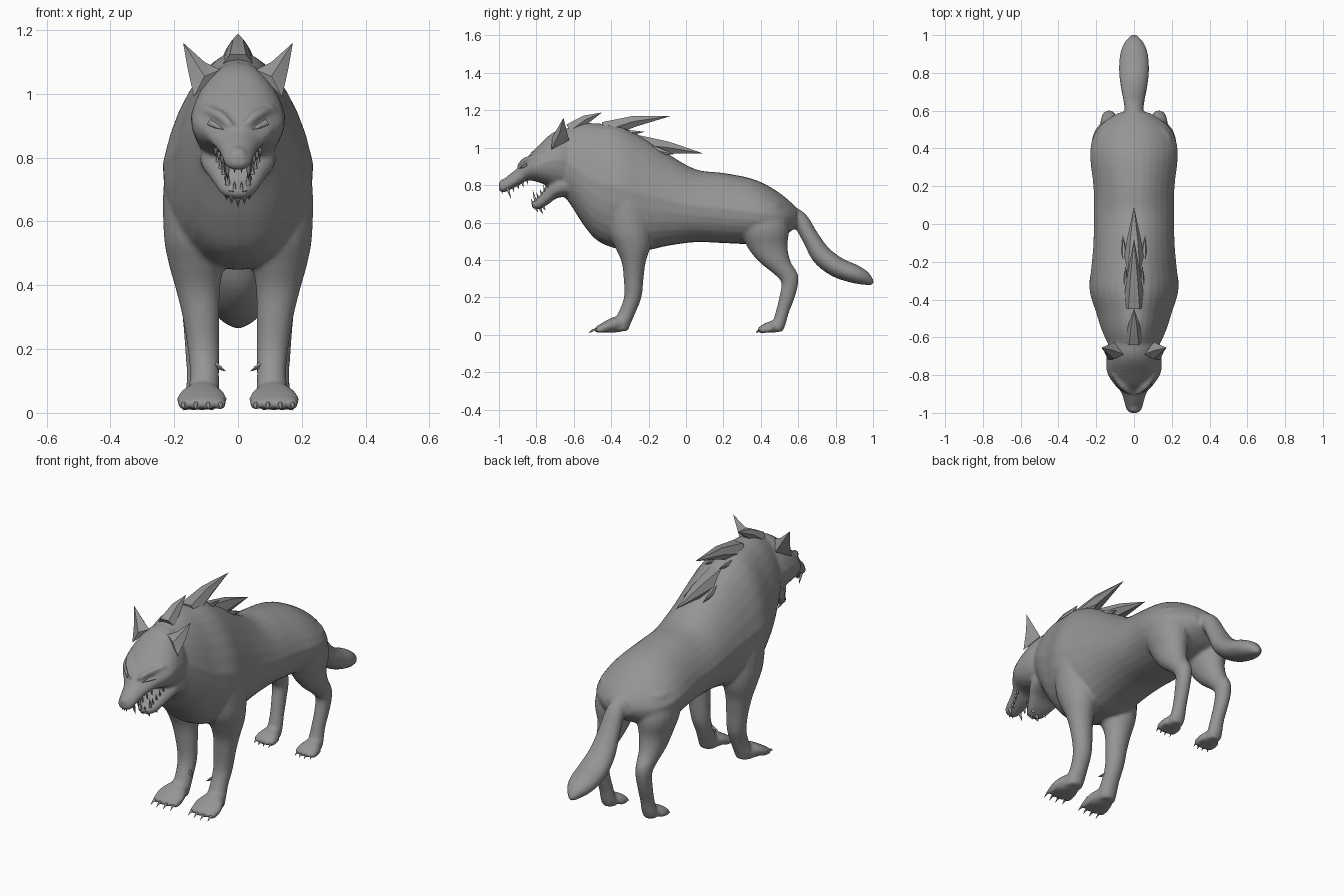
import bpy, bmesh, math
from mathutils import Vector

fur = bpy.data.materials.new("grey_fur")
fur.diffuse_color = (0.3, 0.3, 0.3, 1)
UP = math.pi / 2


def smooth_path(rings, n):
    """Catmull-Rom interpolation of ring tuples."""
    out = []
    for i in range(len(rings) - 1):
        p = [rings[max(0, min(len(rings) - 1, i + k))] for k in (-1, 0, 1, 2)]
        for s in range(n):
            t = s / n
            out.append(tuple(0.5 * (2 * b + (c - a) * t + (2 * a - 5 * b + 4 * c - d) * t * t
                             + (3 * b - a - 3 * c + d) * t ** 3) for a, b, c, d in zip(*p)))
    return out + [rings[-1]]


def loft(bm, rings, side=1, sides=20, power=2.0, taper=0.0, sub=4):
    """Rings are (x, y, z, half width, half depth, pitch); taper narrows the upper half."""
    loops = []
    for x, y, z, rx, rv, a in smooth_path(rings, sub):
        loop = []
        for i in range(sides):
            c, s = math.cos(2 * math.pi * i / sides), math.sin(2 * math.pi * i / sides)
            u = math.copysign(abs(c) ** (2 / power), c) * rx
            v = math.copysign(abs(s) ** (2 / power), s)
            u *= 1 - taper * max(0, v)
            loop.append(bm.verts.new((side * (x + u), y + v * rv * math.cos(a), z + v * rv * math.sin(a))))
        loops.append(loop)
    for a, b in zip(loops, loops[1:]):
        for i in range(sides):
            j = (i + 1) % sides
            bm.faces.new((a[i], a[j], b[j], b[i]))
    bm.faces.new(loops[0])
    bm.faces.new(loops[-1])


def spike(bm, base, tip, rx, rv, sides=6, bend=(0, 0, 0)):
    """Pointed horn with an elliptical base and an optional bend at mid length."""
    base, tip = Vector(base), Vector(tip)
    d = (tip - base).normalized()
    w = Vector((1, 0, 0)) if abs(d.x) < 0.8 else Vector((0, 1, 0))
    w = (w - d * w.dot(d)).normalized()
    h = d.cross(w)
    loops = []
    for t, k in ((0, 1), (0.5, 0.62)):
        c = base.lerp(tip, t) + (Vector(bend) if t else Vector())
        loops.append([bm.verts.new(c + w * rx * k * math.cos(2 * math.pi * i / sides)
                                   + h * rv * k * math.sin(2 * math.pi * i / sides)) for i in range(sides)])
    end = bm.verts.new(tip)
    bm.faces.new(loops[0])
    for i in range(sides):
        j = (i + 1) % sides
        bm.faces.new((loops[0][i], loops[0][j], loops[1][j], loops[1][i]))
        bm.faces.new((loops[1][i], loops[1][j], end))


def finish(name, bm, angle=60):
    bmesh.ops.recalc_face_normals(bm, faces=bm.faces)
    me = bpy.data.meshes.new(name)
    bm.to_mesh(me)
    bm.free()
    me.materials.append(fur)
    ob = bpy.data.objects.new(name, me)
    bpy.context.collection.objects.link(ob)
    bpy.context.view_layer.objects.active = ob
    ob.select_set(True)
    bpy.ops.object.shade_smooth_by_angle(angle=math.radians(angle))
    ob.select_set(False)
    return ob


def upright(rows):
    """(y, top, bottom, half width) rows to vertical rings."""
    return [(0, y, (t + b) / 2, w, (t - b) / 2, UP) for y, t, b, w in rows]


bm = bmesh.new()
# torso and neck
loft(bm, upright([
    (-.70, 1.08, .80, .10), (-.62, 1.11, .70, .145), (-.55, 1.13, .59, .175), (-.47, 1.13, .50, .20),
    (-.35, 1.115, .455, .235), (-.22, 1.05, .45, .225), (-.10, .97, .475, .215), (.05, .885, .495, .213),
    (.20, .865, .49, .215), (.35, .835, .485, .232), (.45, .79, .50, .22), (.53, .735, .53, .17),
    (.59, .68, .58, .08)]), sides=28, power=2.3, taper=.28)
# skull and muzzle
loft(bm, upright([
    (-.58, 1.08, .78, .11), (-.65, 1.10, .77, .14), (-.72, 1.075, .79, .148), (-.79, 1.01, .815, .142),
    (-.845, .955, .825, .108), (-.89, .90, .80, .07), (-.94, .86, .775, .053), (-.98, .825, .76, .042),
    (-1.0, .80, .775, .022)]), sides=24, power=2.3, taper=.25)
# lower jaw
loft(bm, upright([(-.62, .86, .74, .12), (-.69, .85, .73, .115), (-.74, .80, .695, .085),
                  (-.79, .735, .67, .055), (-.825, .71, .68, .03)]), power=2.4)
# tail
tail = [(.55, .645, .04, .05), (.61, .61, .05, .046), (.665, .52, .058, .046), (.725, .425, .07, .055),
        (.81, .36, .08, .055), (.90, .325, .074, .05), (.96, .30, .05, .036), (1.0, .272, .012, .012)]
rings = []
for i, (y, z, rx, rv) in enumerate(tail):
    p, q = tail[max(0, i - 1)], tail[min(len(tail) - 1, i + 1)]
    rings.append((0, y, z, rx, rv, math.atan2(q[1] - p[1], q[0] - p[0]) + UP))
loft(bm, rings)
for s in (1, -1):
    # front legs
    loft(bm, [(.12, -.31, .84, .085, .10, 0), (.125, -.31, .72, .108, .12, 0), (.125, -.30, .56, .108, .12, 0),
              (.13, -.285, .47, .088, .095, 0), (.126, -.28, .39, .07, .065, 0), (.116, -.28, .30, .058, .053, 0),
              (.108, -.285, .20, .05, .047, 0), (.105, -.315, .12, .046, .046, 0),
              (.108, -.345, .06, .05, .05, 0), (.11, -.355, .02, .045, .045, 0)], s)
    # hind legs
    loft(bm, [(.11, .42, .70, .09, .10, 0), (.125, .42, .57, .10, .13, 0), (.125, .435, .47, .078, .108, 0),
              (.13, .475, .39, .06, .085, 0), (.132, .53, .33, .046, .066, 0), (.132, .555, .28, .04, .046, 0),
              (.13, .54, .20, .036, .042, 0), (.125, .515, .12, .036, .036, 0),
              (.125, .495, .05, .04, .036, 0), (.125, .485, .018, .036, .03, 0)], s)
    # paws
    loft(bm, [(.11, -.31, .055, .03, .03, UP), (.112, -.37, .055, .06, .043, UP), (.113, -.42, .045, .078, .034, UP),
              (.113, -.46, .034, .072, .022, UP), (.113, -.485, .028, .055, .012, UP)], s)
    loft(bm, [(.125, .52, .04, .025, .022, UP), (.125, .47, .043, .046, .032, UP), (.125, .43, .038, .056, .027, UP),
              (.125, .40, .03, .05, .018, UP), (.125, .385, .025, .035, .01, UP)], s)
    # toes
    for k in (-1.5, -.5, .5, 1.5):
        for x, y, z, step in ((.113, -.475, .026, .038), (.125, .40, .024, .028)):
            cy = y + .008 * abs(k)
            loft(bm, [(x + k * step, cy + .05, z + .008, .016, .016, UP), (x + k * step, cy, z + .002, .02, .02, UP),
                      (x + k * step, cy - .018, z, .01, .01, UP)], s, sides=8, sub=2)
    # brow ridges
    loft(bm, [(.025, -.90, .905, .012, .012, UP), (.06, -.865, .935, .02, .014, UP),
              (.105, -.80, .955, .015, .012, UP)], s, sides=10)
# nose
loft(bm, upright([(-.96, .835, .79, .02), (-.985, .832, .785, .028), (-1.0, .815, .79, .018)]))
body = finish("body", bm)
rm = body.modifiers.new("blend", 'REMESH')
rm.mode, rm.voxel_size, rm.use_smooth_shade = 'VOXEL', 0.009, True
sm = body.modifiers.new("soften", 'SMOOTH')
sm.factor, sm.iterations = 0.5, 5

# mane locks along the spine
bm = bmesh.new()
spike(bm, (0, -.62, 1.09), (0, -.45, 1.188), .05, .045, bend=(0, 0, .012))
spike(bm, (0, -.44, 1.09), (0, -.08, 1.17), .06, .055, bend=(0, -.02, .01))
spike(bm, (0, -.28, 1.02), (0, .09, .97), .065, .06, bend=(0, 0, .005))
for s in (1, -1):
    spike(bm, (s * .04, -.42, 1.07), (s * .045, -.22, 1.085), .025, .035)
    spike(bm, (s * .045, -.24, 1.0), (s * .06, -.06, .965), .025, .035)
finish("mane", bm, 40)

# ears, cupped toward the front
bm = bmesh.new()
for s in (1, -1):
    rim = [bm.verts.new((s * x, y, z)) for x, y, z in
           ((.055, -.69, 1.075), (.105, -.67, 1.10), (.172, -.655, 1.16), (.158, -.675, 1.08), (.138, -.72, .99))]
    front = bm.verts.new((s * .105, -.715, 1.055))
    back = bm.verts.new((s * .105, -.625, 1.04))
    for i in range(5):
        a, b = rim[i], rim[(i + 1) % 5]
        bm.faces.new((a, b, front))
        bm.faces.new((b, a, back))
finish("ears", bm, 50)

# eyes
bm = bmesh.new()
for s in (1, -1):
    spike(bm, (s * .085, -.845, .908), (s * .045, -.895, .888), .014, .012, 8)
finish("eyes", bm)

# claws
bm = bmesh.new()
for s in (1, -1):
    for k in (-1.5, -.5, .5, 1.5):
        yo = .008 * abs(k)
        spike(bm, (s * (.113 + k * .038), -.482 + yo, .028), (s * (.113 + k * .04), -.525 + yo, .01),
              .009, .009, bend=(0, 0, .006))
        spike(bm, (s * (.125 + k * .028), .39 + yo, .024), (s * (.125 + k * .03), .368 + yo, .008),
              .007, .007, bend=(0, 0, .004))
    spike(bm, (s * .07, -.32, .15), (s * .038, -.335, .13), .01, .012)
finish("claws", bm)

# teeth
bm = bmesh.new()
for s in (1, -1):
    spike(bm, (s * .034, -.955, .785), (s * .032, -.935, .725), .009, .009)
    spike(bm, (s * .032, -.805, .715), (s * .034, -.82, .775), .008, .008)
    for k in range(4):
        spike(bm, (s * (.04 + .01 * k), -.925 + .025 * k, .795 + .012 * k),
              (s * (.04 + .01 * k), -.92 + .025 * k, .76 + .014 * k), .007, .007)
        spike(bm, (s * (.037 + .009 * k), -.79 + .018 * k, .73 + .018 * k),
              (s * (.037 + .009 * k), -.80 + .018 * k, .765 + .018 * k), .006, .006)
    spike(bm, (s * .011, -.985, .78), (s * .011, -.982, .75), .006, .006)
    spike(bm, (s * .011, -.82, .70), (s * .011, -.828, .728), .006, .006)
finish("teeth", bm)

# chin tuft
bm = bmesh.new()
for x, y, z in ((0, -.765, .642), (.02, -.79, .652), (-.02, -.79, .652), (.035, -.75, .665), (-.035, -.75, .665)):
    spike(bm, (x, y - .025, .70), (x, y, z), .013, .013)
finish("chin_tuft", bm)
